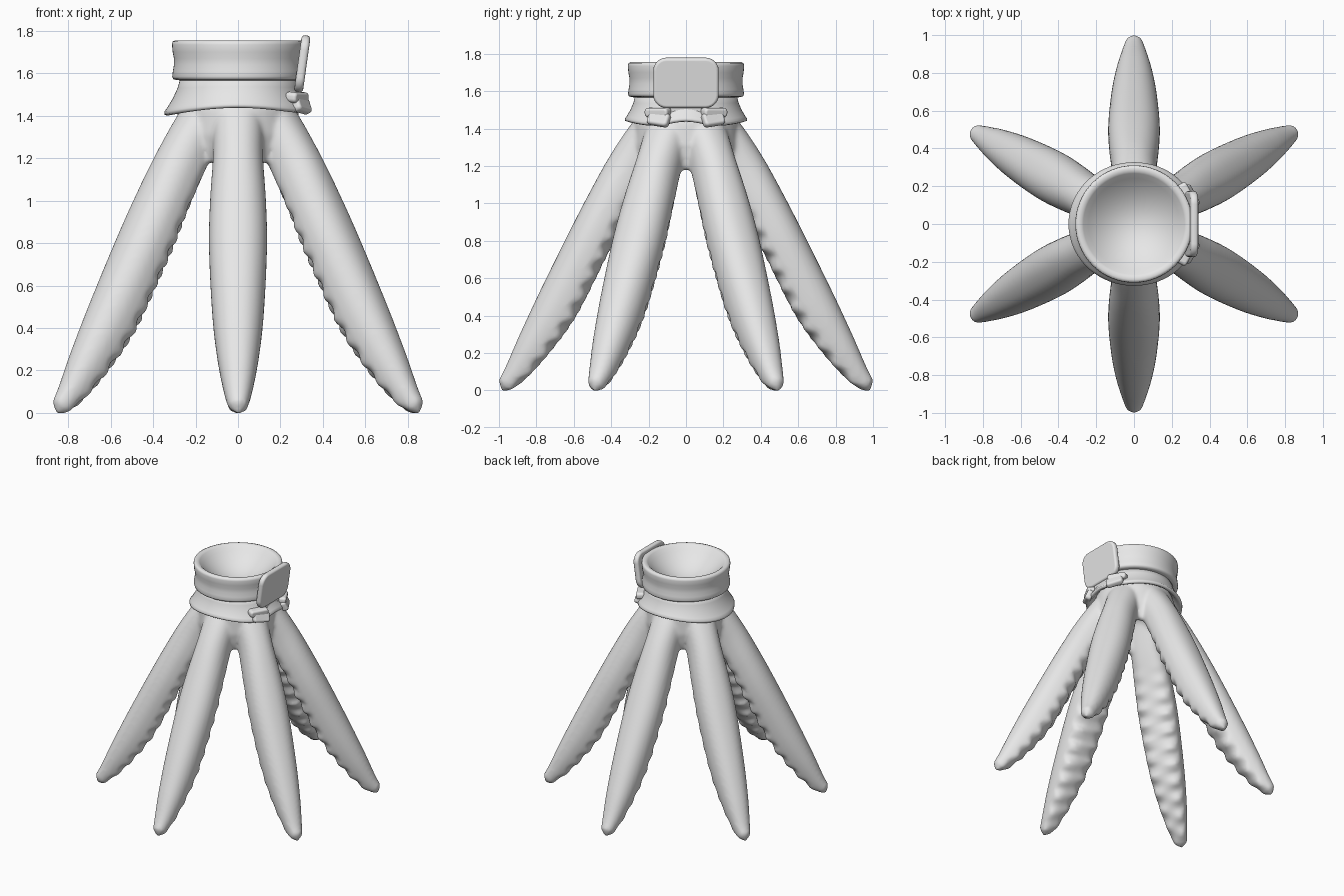
import bpy, bmesh, math
from mathutils import Vector, Matrix

cube = bpy.data.objects.get("Cube")
if cube:
    bpy.data.objects.remove(cube, do_unlink=True)

grey = bpy.data.materials.new("plain_grey")
grey.use_nodes = True
grey.diffuse_color = (0.8, 0.8, 0.8, 1)
grey.node_tree.nodes["Principled BSDF"].inputs["Base Color"].default_value = (0.8, 0.8, 0.8, 1)


def finish(bm, name):
    """Turn a bmesh into a smooth grey object."""
    bmesh.ops.remove_doubles(bm, verts=bm.verts, dist=1e-5)
    bmesh.ops.recalc_face_normals(bm, faces=bm.faces)
    for f in bm.faces:
        f.smooth = True
    mesh = bpy.data.meshes.new(name)
    bm.to_mesh(mesh)
    bm.free()
    mesh.materials.append(grey)
    ob = bpy.data.objects.new(name, mesh)
    bpy.context.collection.objects.link(ob)
    return ob


def skin(bm, rings):
    """Bridge closed rings of points with quads."""
    rows = [[bm.verts.new(p) for p in ring] for ring in rings]
    n = len(rows[0])
    for a, b in zip(rows, rows[1:]):
        for i in range(n):
            j = (i + 1) % n
            bm.faces.new((a[i], a[j], b[j], b[i]))


def lathe(bm, profile, warp=None, n=64):
    rings = []
    for r, z in profile:
        ring = []
        for i in range(n):
            a = math.tau * i / n
            rr, zz = warp(r, z, a) if warp else (r, z)
            ring.append((rr * math.cos(a), rr * math.sin(a), zz))
        rings.append(ring)
    skin(bm, rings)


def smooth_path(pts, steps):
    """Catmull-Rom samples through the stations."""
    p = [pts[0]] + pts + [pts[-1]]
    out = []
    for k in range(1, len(p) - 2):
        a, b, c, d = p[k - 1:k + 3]
        for s in range(steps):
            t = s / steps
            out.append(b + (c - a) * (t / 2) + (a * 2 - b * 5 + c * 4 - d) * (t * t / 2)
                       + (b * 3 - a - c * 3 + d) * (t ** 3 / 2))
    return out + [pts[-1]]


# Arm stations: radius, height, half width, half depth
STATIONS = [Vector(s) for s in (
    (.13, 1.45, .11, .09), (.195, 1.38, .12, .105), (.30, 1.2, .119, .12),
    (.41, 1.0, .132, .121), (.52, .78, .137, .124), (.68, .46, .121, .122),
    (.805, .25, .096, .098), (.905, .10, .066, .067), (.968, .03, .044, .044))]


def arm(bm, angle, n=36):
    path = smooth_path(STATIONS, 10)
    turn = Matrix.Rotation(angle, 3, 'Z')
    rings, length = [], 0
    for k, s in enumerate(path):
        nxt, prv = path[min(k + 1, len(path) - 1)], path[max(k - 1, 0)]
        tan = Vector((nxt[0] - prv[0], 0, nxt[1] - prv[1])).normalized()
        out = Vector((-tan.z, 0, tan.x))
        centre = Vector((s[0], 0, s[1]))
        if k:
            length += (centre - last).length
        last = centre
        ring = []
        for i in range(n):
            a = math.tau * i / n
            c, h = math.cos(a), math.sin(a)
            # domed outside, flattened inner face
            x = math.copysign(abs(c) ** (0.88 if h > 0 else 0.75), c)
            y = h if h > 0 else -0.9 * abs(h) ** 0.66
            # two staggered rows of suckers on the inner face
            if h < -0.4 and s[1] < 1.15:
                wave = math.sin(math.tau * length / .12 + (math.pi if c > 0 else 0))
                y -= 0.14 * wave * abs(math.sin(2 * a)) * min(1, (1.15 - s[1]) * 3)
            ring.append(turn @ (centre + Vector((0, x * s[2], 0)) + out * (y * s[3])))
        rings.append(ring)
    rings.insert(0, [turn @ Vector((.12, 0, 1.46))] * n)
    rings.append([turn @ Vector((.99, 0, -.005))] * n)
    skin(bm, rings)


# Six arms fused with the upper body, which is hollow underneath
bm = bmesh.new()
for i in range(6):
    arm(bm, math.radians(30 + 60 * i))
lathe(bm, [(0, 1.38), (.09, 1.36), (.16, 1.29), (.205, 1.2), (.23, 1.175), (.258, 1.18),
           (.275, 1.23), (.29, 1.31), (.284, 1.43), (.26, 1.5), (0, 1.5)])
body = finish(bm, "body_with_arms")
remesh = body.modifiers.new("fuse", 'REMESH')
remesh.mode = 'VOXEL'
remesh.voxel_size = 0.012
remesh.use_smooth_shade = True
relax = body.modifiers.new("relax", 'SMOOTH')
relax.factor = 0.5
relax.iterations = 7

# Thick upper band holding a shallow dish
bm = bmesh.new()
dish = [(.268 * k / 10, 1.605 + .14 * (k / 10) ** 2) for k in range(11)]
lathe(bm, dish + [(.277, 1.752), (.295, 1.755), (.308, 1.75), (.311, 1.735), (.308, 1.70),
                  (.302, 1.67), (.302, 1.64), (.307, 1.61), (.31, 1.585), (.306, 1.573),
                  (.29, 1.568), (.24, 1.565)])
finish(bm, "upper_band")


# Flared collar whose hem rises at front, back and clasp
def hem(r, z, a):
    t = max(0, (1.57 - z) / .16)
    side = math.sin(a) ** 2
    clasp = math.exp(-(math.atan2(math.sin(a), math.cos(a)) / .4) ** 2)
    return r * (1 - .06 * t * side - .06 * t * clasp), z + t * (.035 * side + .035 * clasp)


bm = bmesh.new()
lathe(bm, [(.25, 1.58), (.272, 1.575), (.285, 1.53), (.308, 1.48), (.334, 1.437), (.347, 1.42),
           (.346, 1.405), (.334, 1.4), (.315, 1.41), (.29, 1.44), (.25, 1.48)], hem)
finish(bm, "flared_collar")


def rounded_block(name, loc, size, rot, corner, edge):
    """Block with rounded outline corners (seen along x) and soft edges."""
    bm = bmesh.new()
    bmesh.ops.create_cube(bm, size=1, matrix=Matrix.Diagonal((*size, 1)))
    along = [e for e in bm.edges if abs((e.verts[0].co - e.verts[1].co).x) > size[0] / 2]
    bmesh.ops.bevel(bm, geom=along, offset=corner, segments=6, profile=0.5, affect='EDGES')
    ob = finish(bm, name)
    ob.location, ob.rotation_euler = loc, rot
    bev = ob.modifiers.new("soft_edge", 'BEVEL')
    bev.width, bev.segments = edge, 3
    bev.limit_method, bev.angle_limit = 'ANGLE', math.radians(40)
    ob.modifiers.new("even_shading", 'WEIGHTED_NORMAL')


# Clasp plate leaning outward on the left side
rounded_block("clasp_plate", (.303, 0, 1.645), (.042, .35, .27), (0, .14, 0), .07, .016)
rounded_block("clasp_stem", (.275, 0, 1.50), (.04, .17, .05), (0, .1, 0), .015, .01)

# Mirrored clasp fittings: bar and flap
for s, side in ((1, "back"), (-1, "front")):
    rounded_block(side + "_clasp_bar", (.278, s * .15, 1.487), (.06, .14, .05),
                  (0, .1, s * .5), .02, .014)
    rounded_block(side + "_clasp_flap", (.298, s * .145, 1.45), (.045, .125, .075),
                  (s * .15, -.4, s * .45), .02, .015)
